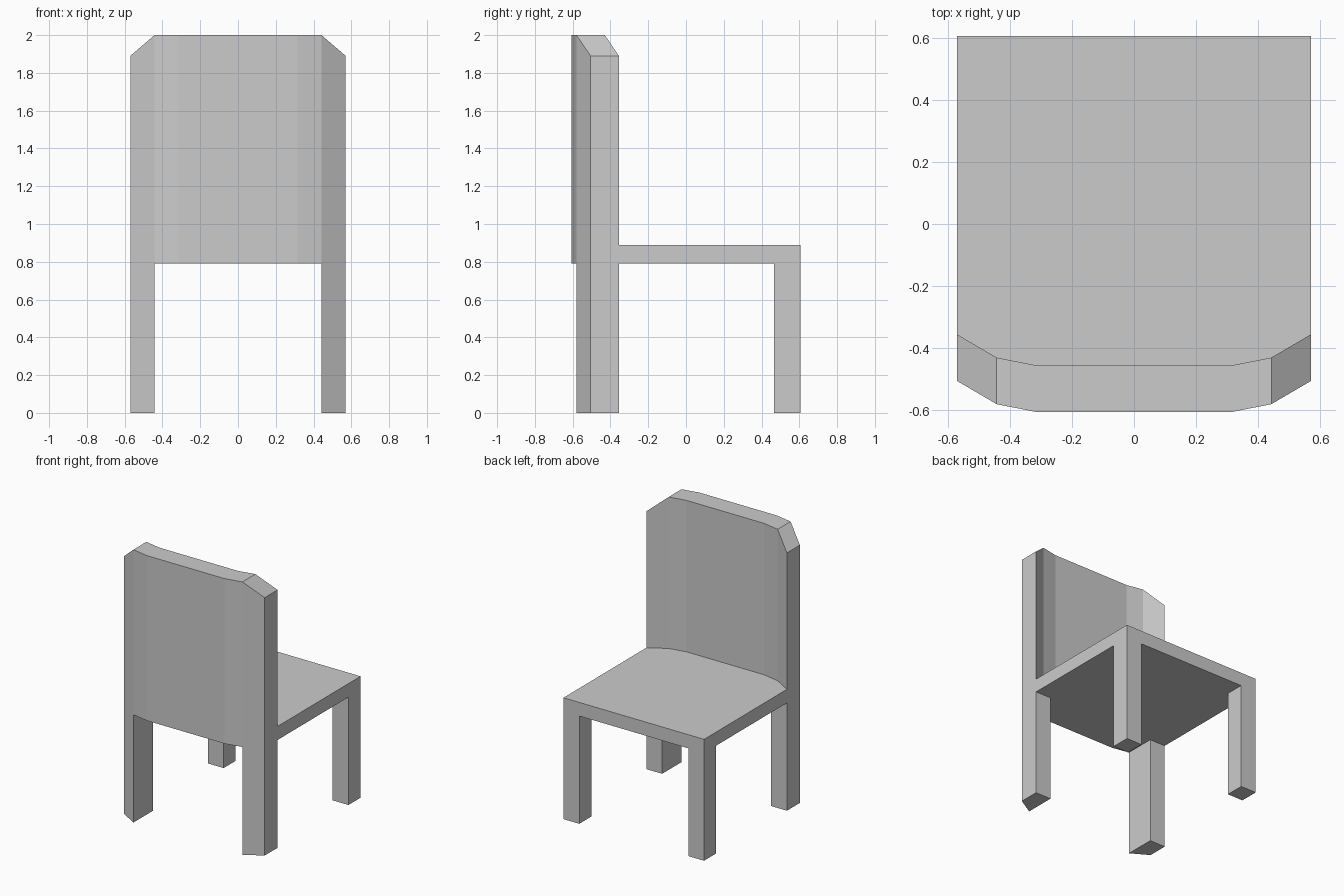
import bpy
import bmesh

if "Cube" in bpy.data.objects:
    bpy.data.objects.remove(bpy.data.objects["Cube"])

SEAT_LOW, SEAT_TOP = 0.79, 0.89
THICK = 0.15                      # backrest depth

# Outer backrest curve in plan: x, y, top height
HALF = [(0.315, -0.605, 2.0), (0.442, -0.58, 2.0), (0.57, -0.505, 1.89)]
CURVE = [(-x, y, z) for x, y, z in reversed(HALF)] + HALF


def finish(name, bm):
    bmesh.ops.recalc_face_normals(bm, faces=bm.faces)
    mesh = bpy.data.meshes.new(name)
    bm.to_mesh(mesh)
    bm.free()
    obj = bpy.data.objects.new(name, mesh)
    bpy.context.collection.objects.link(obj)
    return obj


def prism(name, plan, z0, z1, mirror=False):
    bm = bmesh.new()
    face = bm.faces.new([bm.verts.new((x, y, z0)) for x, y in plan])
    side = bmesh.ops.extrude_face_region(bm, geom=[face], use_keep_orig=True)
    top = [g for g in side["geom"] if isinstance(g, bmesh.types.BMVert)]
    bmesh.ops.translate(bm, verts=top, vec=(0, 0, z1 - z0))
    obj = finish(name, bm)
    if mirror:
        obj.modifiers.new("Mirror", "MIRROR").use_axis[0] = True
    return obj


# Curved backrest with clipped top corners: a loft of upright sections
bm = bmesh.new()
rings = [[bm.verts.new(p) for p in ((x, y, SEAT_LOW), (x, y + THICK, SEAT_LOW),
                                    (x, y + THICK, z), (x, y, z))]
         for x, y, z in CURVE]
for a, b in zip(rings, rings[1:]):
    for i in range(4):
        j = (i + 1) % 4
        bm.faces.new((a[i], a[j], b[j], b[i]))
bm.faces.new(rings[0])
bm.faces.new(rings[-1])
finish("backrest", bm)

# Seat, following the inner curve of the backrest
prism("seat", [(x, y + THICK) for x, y, z in CURVE] + [(0.57, 0.605), (-0.57, 0.605)],
      SEAT_LOW, SEAT_TOP)

# Legs under the backrest (angled outer face) and under the open seat edge
prism("backrest_legs", [(0.57, -0.505), (0.442, -0.58), (0.442, -0.355), (0.57, -0.355)],
      0, SEAT_LOW, mirror=True)
prism("seat_legs", [(0.442, 0.465), (0.57, 0.465), (0.57, 0.605), (0.442, 0.605)],
      0, SEAT_LOW, mirror=True)
